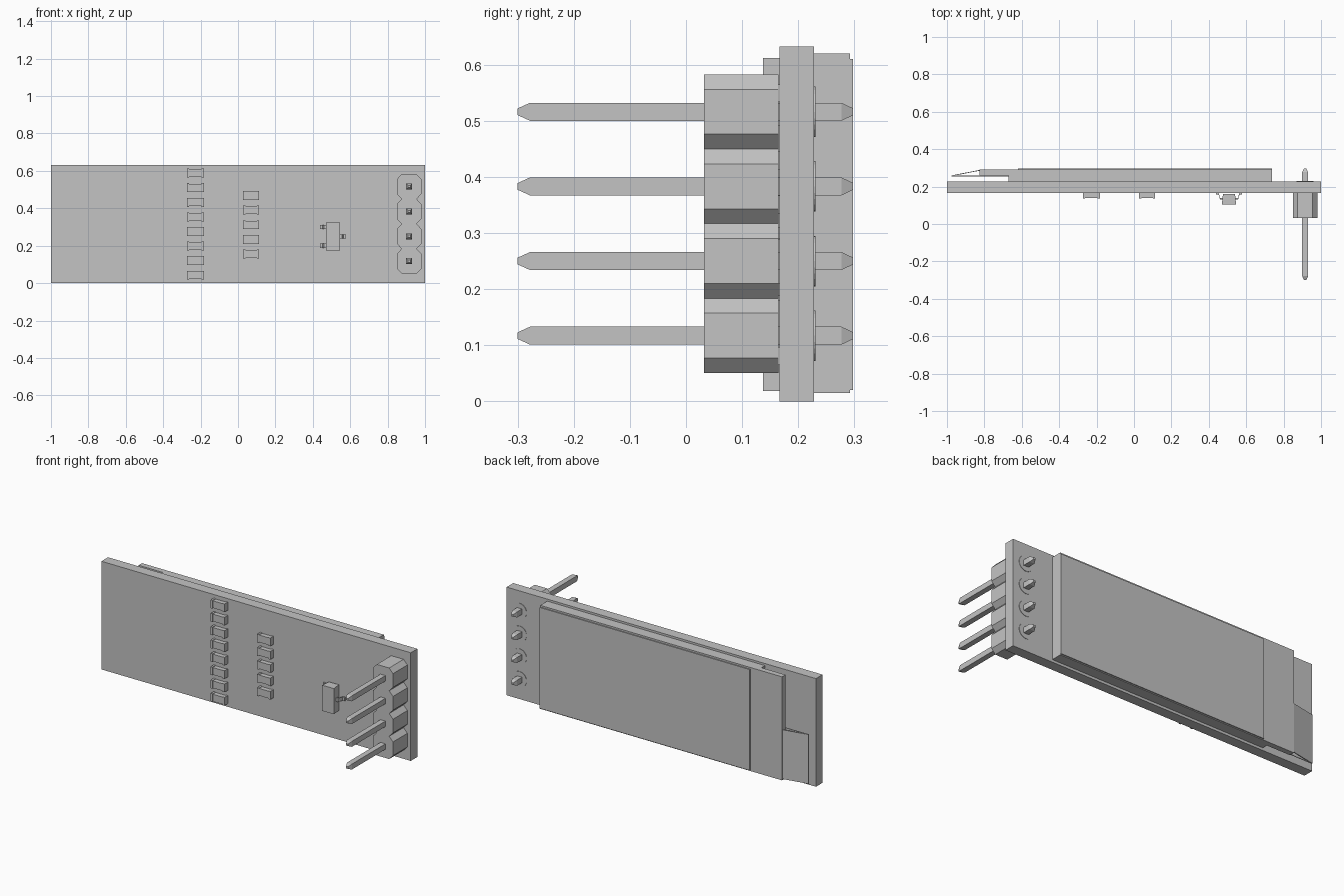
import bpy, bmesh
from mathutils import Matrix

cube = bpy.data.objects.get("Cube")
if cube:
    bpy.data.objects.remove(cube, do_unlink=True)

grey = bpy.data.materials.new("plain grey")
grey.use_nodes = True
COLOUR = (0.55, 0.55, 0.55, 1)
grey.diffuse_color = COLOUR
grey.node_tree.nodes["Principled BSDF"].inputs["Base Color"].default_value = COLOUR


def finish(name, bm):
    bmesh.ops.recalc_face_normals(bm, faces=bm.faces)
    mesh = bpy.data.meshes.new(name)
    bm.to_mesh(mesh)
    bm.free()
    mesh.materials.append(grey)
    obj = bpy.data.objects.new(name, mesh)
    bpy.context.collection.objects.link(obj)
    return obj


def box(name, x, y, z, bm=None):
    own = bm is None
    bm = bmesh.new() if own else bm
    size = [b - a for a, b in (x, y, z)]
    mid = [(a + b) / 2 for a, b in (x, y, z)]
    bmesh.ops.create_cube(bm, size=1, matrix=Matrix.Translation(mid) @ Matrix.Diagonal((*size, 1)))
    return finish(name, bm) if own else None


def prism(name, points, vec):
    """Extrude a closed 3D outline along vec."""
    bm = bmesh.new()
    face = bm.faces.new([bm.verts.new(p) for p in points])
    out = bmesh.ops.extrude_face_region(bm, geom=[face])["geom"]
    bmesh.ops.translate(bm, vec=vec, verts=[v for v in out if isinstance(v, bmesh.types.BMVert)])
    return finish(name, bm)


def sheet(name, path, thick, z0, z1):
    """Bent strip of even depth following an (x, y) path."""
    outline = path + [(x, y + thick) for x, y in reversed(path)]
    return prism(name, [(x, y, z0) for x, y in outline], (0, 0, z1 - z0))


FRONT, BACK = 0.167, 0.228
box("circuit_board", (-1, 1), (FRONT, BACK), (0, 0.632))

# Display: lower glass, longer upper glass, raised polariser
box("display_lower_glass", (-0.67, 0.738), (BACK, 0.262), (0.015, 0.62))
box("display_upper_glass", (-0.825, 0.738), (0.26, 0.292), (0.015, 0.62))
box("display_polariser", (-0.62, 0.738), (0.29, 0.298), (0.02, 0.61))

# Folded ribbon at the lower corner of the display
sheet("ribbon_slope", [(-0.975, 0.256), (-0.82, 0.286)], 0.004, 0.022, 0.31)
sheet("ribbon_return", [(-0.975, 0.255), (-0.67, 0.255)], 0.004, 0.022, 0.31)

# Chip resistors: body with slightly taller end caps
def resistor(name, x, z, half):
    bm = bmesh.new()
    box(name, (x - half, x + half), (0.14, FRONT), (z - 0.021, z + 0.021), bm)
    for s in (-1, 1):
        ends = sorted((x + s * half, x + s * (half - 0.012)))
        box(name, ends, (0.137, FRONT), (z - 0.024, z + 0.024), bm)
    finish(name, bm)

for i in range(8):
    resistor(f"outer_resistor_{i + 1}", -0.228, 0.042 + i * 0.078, 0.045)
for i in range(5):
    resistor(f"inner_resistor_{i + 1}", 0.07, 0.156 + i * 0.078, 0.043)

# Transistor with three bent leads
CX, CZ = 0.508, 0.25
body = box("transistor_body", (CX - 0.038, CX + 0.038), (0.105, 0.16), (0.175, 0.325))
for v in body.data.vertices:
    if v.co.y > 0.13:
        v.co.x = CX + (v.co.x - CX) * 0.85
for i, (s, z) in enumerate(((-1, 0.2), (-1, 0.3), (1, CZ))):
    path = [(CX + s * d, y) for d, y in ((0.03, 0.13), (0.048, 0.13), (0.056, 0.158), (0.07, 0.158))]
    sheet(f"transistor_lead_{i + 1}", path, 0.01, z - 0.011, z + 0.011)

# Pin header: joined octagonal blocks, each with a pointed square pin
PX, PITCH, START = 0.915, 0.133, 0.117
pins = [START + i * PITCH for i in range(4)]
side = []
for z in pins:
    side += [(0.04, z - PITCH / 2), (0.065, z - 0.04), (0.065, z + 0.04), (0.04, z + PITCH / 2)]
side = [p for i, p in enumerate(side) if i == 0 or abs(p[1] - side[i - 1][1]) > 0.001]
outline = [(PX + a, z) for a, z in side] + [(PX - a, z) for a, z in reversed(side)]
prism("header_body", [(x, 0.032, z) for x, z in outline], (0, 0.133, 0))

for i, z in enumerate(pins):
    bm = bmesh.new()
    rings = []
    for y, r in ((-0.3, 0.006), (-0.278, 0.016), (0.277, 0.016), (0.298, 0.006)):
        corners = ((-r, -r), (r, -r), (r, r), (-r, r))
        rings.append([bm.verts.new((PX + a, y, z + b)) for a, b in corners])
    for a, b in zip(rings, rings[1:]):
        for k in range(4):
            n = (k + 1) % 4
            bm.faces.new((a[k], a[n], b[n], b[k]))
    bm.faces.new(rings[0])
    bm.faces.new(rings[-1])
    finish(f"header_pin_{i + 1}", bm)

    # Solder pad around the pin on the back
    bm = bmesh.new()
    place = Matrix.Translation((PX, BACK + 0.001, z)) @ Matrix.Rotation(1.5708, 4, "X")
    bmesh.ops.create_cone(bm, cap_ends=True, segments=24, radius1=0.045, radius2=0.045, depth=0.003, matrix=place)
    finish(f"solder_pad_{i + 1}", bm)
